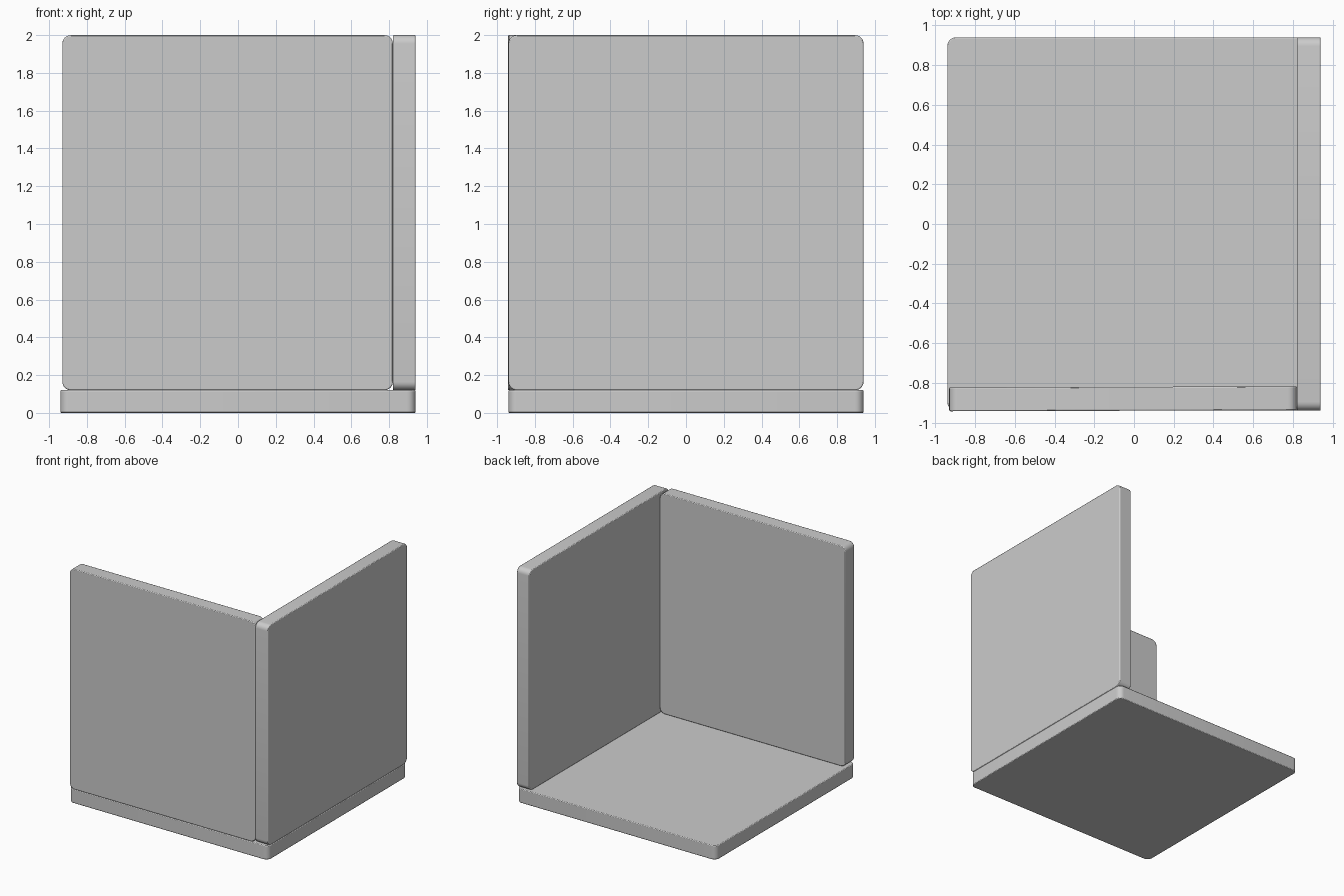
import bpy, bmesh
from math import cos, sin, pi, radians

if "Cube" in bpy.data.objects:
    bpy.data.objects.remove(bpy.data.objects["Cube"])

R = 0.045       # corner radius
T = 0.12        # panel thickness
STEPS = 6


def panel(name, w, h, to_world):
    """Rounded rectangle of size w x h, extruded by T; to_world maps (u, v, t) to xyz."""
    bm = bmesh.new()
    outline = []
    for k, (sx, sy) in enumerate([(1, 1), (-1, 1), (-1, -1), (1, -1)]):
        for i in range(STEPS + 1):
            a = (k + i / STEPS) * pi / 2
            outline.append((sx * (w / 2 - R) + R * cos(a), sy * (h / 2 - R) + R * sin(a)))
    rings = [[bm.verts.new(to_world(u, v, t)) for u, v in outline] for t in (0, T)]
    bm.faces.new(rings[0])
    bm.faces.new(rings[1])
    n = len(outline)
    for i in range(n):
        j = (i + 1) % n
        bm.faces.new((rings[0][i], rings[0][j], rings[1][j], rings[1][i]))
    bmesh.ops.recalc_face_normals(bm, faces=bm.faces)
    mesh = bpy.data.meshes.new(name)
    bm.to_mesh(mesh)
    bm.free()
    ob = bpy.data.objects.new(name, mesh)
    bpy.context.collection.objects.link(ob)
    # Slightly softened rims
    bev = ob.modifiers.new("soft_rim", 'BEVEL')
    bev.width = 0.006
    bev.segments = 2
    bev.limit_method = 'ANGLE'
    bev.angle_limit = radians(40)
    bpy.context.view_layer.objects.active = ob
    ob.select_set(True)
    bpy.ops.object.shade_smooth_by_angle(angle=radians(40))
    ob.select_set(False)
    return ob


# Floor slab
panel("floor", 1.88, 1.88, lambda u, v, t: (u, v, t))
# Front wall, standing on the floor
panel("front_wall", 1.75, 1.88, lambda u, v, t: (u - 0.055, t - 0.94 + 0.003 * u, v + 1.06))
# Right wall, closing the corner
panel("right_wall", 1.88, 1.88, lambda u, v, t: (0.82 + t, u, v + 1.06))
